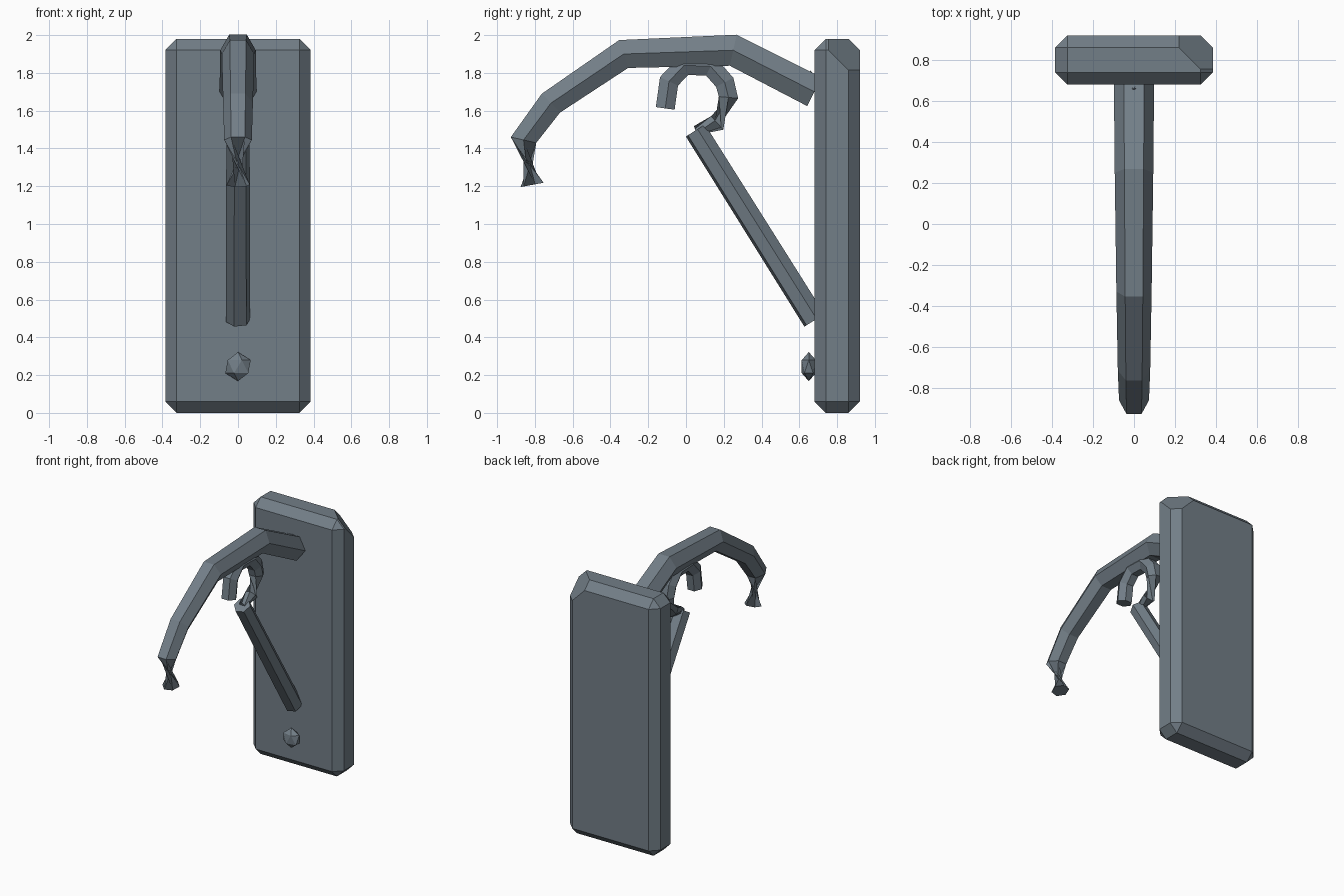
import bpy, bmesh, math
from mathutils import Vector, Matrix

cube = bpy.data.objects.get("Cube")
if cube:
    bpy.data.objects.remove(cube, do_unlink=True)

steel = bpy.data.materials.new("blue_grey_steel")
steel.use_nodes = True
colour = (0.17, 0.21, 0.245, 1)
steel.diffuse_color = colour
steel.node_tree.nodes["Principled BSDF"].inputs["Base Color"].default_value = colour


def finish(name, bm):
    bmesh.ops.recalc_face_normals(bm, faces=bm.faces)
    mesh = bpy.data.meshes.new(name)
    bm.to_mesh(mesh)
    bm.free()
    mesh.materials.append(steel)
    obj = bpy.data.objects.new(name, mesh)
    bpy.context.collection.objects.link(obj)
    return obj


def hex_bar(name, path):
    """Six-sided bar along (y, z, radius, twist in degrees) points, closed at both ends."""
    bm = bmesh.new()
    pts = [Vector((0, p[0], p[1])) for p in path]
    rings = []
    for i, (y, z, radius, twist) in enumerate(path):
        before = (pts[i] - pts[max(i - 1, 0)]).normalized()
        after = (pts[min(i + 1, len(pts) - 1)] - pts[i]).normalized()
        tangent = (before + after).normalized()
        side = Vector((0, tangent.z, -tangent.y))
        miter = min(1 / max(tangent.dot(after if after.length else before), 0.1), 1.15)
        ring = []
        for k in range(6):
            a = math.radians(60 * k + twist)
            offset = Vector((math.cos(a), 0, 0)) + side * math.sin(a) * miter
            ring.append(bm.verts.new(pts[i] + offset * radius))
        rings.append(ring)
    for r0, r1 in zip(rings, rings[1:]):
        for k in range(6):
            n = (k + 1) % 6
            bm.faces.new((r0[k], r0[n], r1[n], r1[k]))
    bm.faces.new(rings[0])
    bm.faces.new(rings[-1])
    return finish(name, bm)


def bolt(name, y, z, size):
    bm = bmesh.new()
    bmesh.ops.create_icosphere(bm, subdivisions=1, radius=1)
    bmesh.ops.scale(bm, vec=size, verts=bm.verts)
    bmesh.ops.translate(bm, vec=(0, y, z), verts=bm.verts)
    return finish(name, bm)


# Chamfered wall plate
bm = bmesh.new()
bmesh.ops.create_cube(bm, size=1, matrix=Matrix.Translation((0, 0.8, 0.99))
                      @ Matrix.Diagonal((0.77, 0.24, 1.98, 1)))
bmesh.ops.bevel(bm, geom=bm.edges[:], offset=0.06, offset_type='OFFSET',
                segments=1, affect='EDGES')
# One back top corner is clipped off
cut = bmesh.ops.bisect_plane(bm, geom=bm.verts[:] + bm.edges[:] + bm.faces[:],
                             plane_co=(0.33, 0.77, 1.96), plane_no=(1, 1, 1),
                             clear_outer=True)
rim = [e for e in cut["geom_cut"] if isinstance(e, bmesh.types.BMEdge)]
bmesh.ops.contextual_create(bm, geom=rim)
finish("wall_plate", bm)

# Long curved arm with a twisted tip
hex_bar("upper_arm", [
    (0.68, 1.70, 0.098, 0), (0.25, 1.92, 0.094, 0), (-0.33, 1.90, 0.086, 0),
    (-0.715, 1.64, 0.079, 0), (-0.86, 1.445, 0.073, 0), (-0.815, 1.207, 0.064, -135)])

# Small curl below the arm
hex_bar("lower_curl", [
    (-0.11, 1.612, 0.058, 0), (-0.09, 1.755, 0.058, 0), (-0.01, 1.84, 0.058, 0),
    (0.13, 1.835, 0.058, 0), (0.205, 1.75, 0.058, 0), (0.225, 1.67, 0.056, 0),
    (0.165, 1.535, 0.045, -100), (0.05, 1.495, 0.025, -160)])

# Diagonal strut
hex_bar("diagonal_strut", [(0.05, 1.495, 0.063, -12), (0.68, 0.49, 0.066, -12)])

# Bolts
bolt("lower_bolt", 0.65, 0.245, (0.075, 0.044, 0.077))
bolt("upper_bolt", 0.66, 1.77, (0.035, 0.025, 0.042))
